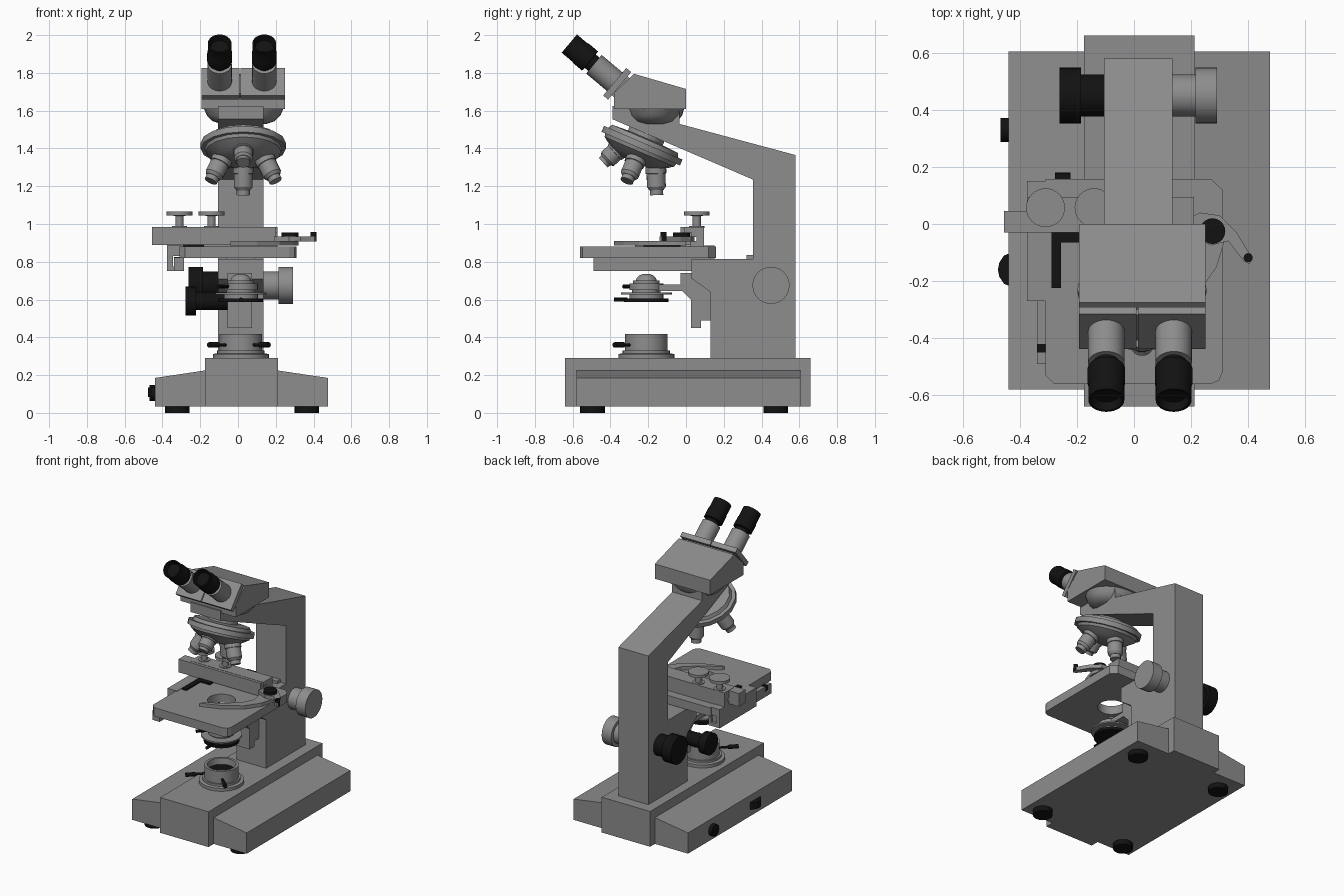
import bpy, bmesh
from math import cos, sin, pi, radians
from mathutils import Vector

CX, AY = 0.015, -0.21          # optical axis


def material(name, v):
    m = bpy.data.materials.new(name)
    m.diffuse_color = (v, v, v, 1)
    return m


black = material("black", 0.006)
grey = material("grey", 0.27)


def finish(name, bm, mat, smooth=True):
    bmesh.ops.remove_doubles(bm, verts=bm.verts, dist=1e-5)
    bmesh.ops.recalc_face_normals(bm, faces=bm.faces)
    me = bpy.data.meshes.new(name)
    bm.to_mesh(me)
    bm.free()
    ob = bpy.data.objects.new(name, me)
    bpy.context.collection.objects.link(ob)
    me.materials.append(mat)
    if smooth:
        bpy.context.view_layer.objects.active = ob
        ob.select_set(True)
        bpy.ops.object.shade_smooth_by_angle(angle=radians(32))
        ob.select_set(False)
    return ob


def prism(name, pts, axis, lo, hi, mat=grey):
    """Outline extruded along x (points are y,z), y (x,z) or z (x,y)."""
    place = {'x': lambda a, b, t: (t, a, b), 'y': lambda a, b, t: (a, t, b),
             'z': lambda a, b, t: (a, b, t)}[axis]
    bm = bmesh.new()
    low = [bm.verts.new(place(a, b, lo)) for a, b in pts]
    high = [bm.verts.new(place(a, b, hi)) for a, b in pts]
    bm.faces.new(low)
    bm.faces.new(high)
    n = len(pts)
    for i in range(n):
        j = (i + 1) % n
        bm.faces.new((low[i], low[j], high[j], high[i]))
    return finish(name, bm, mat, False)


def box(name, x0, x1, y0, y1, z0, z1, mat=grey):
    return prism(name, [(x0, y0), (x1, y0), (x1, y1), (x0, y1)], 'z', z0, z1, mat)


def lathe(name, prof, loc, axis=(0, 0, 1), seg=32, mat=grey):
    """Revolve (radius, height) points; ends are closed on the axis."""
    prof = [(0, prof[0][1])] + list(prof) + [(0, prof[-1][1])]
    q = Vector(axis).to_track_quat('Z', 'Y')
    bm = bmesh.new()
    rings = [[bm.verts.new(Vector(loc) + q @ Vector((r * cos(2 * pi * k / seg), r * sin(2 * pi * k / seg), h)))
              for k in range(seg)] for r, h in prof]
    for a, b in zip(rings, rings[1:]):
        for k in range(seg):
            m = (k + 1) % seg
            bm.faces.new((a[k], a[m], b[m], b[k]))
    bmesh.ops.dissolve_degenerate(bm, edges=bm.edges, dist=1e-6)
    return finish(name, bm, mat)


def cyl(name, r, h0, h1, loc, axis=(0, 0, 1), seg=32, mat=grey):
    return lathe(name, [(r, h0), (r, h1)], loc, axis, seg, mat)


# Base: raised centre, sloped side wings, feet
box("base_center", -0.175, 0.212, -0.64, 0.66, 0.035, 0.29)
for side, s in (("left", -1), ("right", 1)):
    w = [(0.018 + s * x, z) for x, z in ((0.17, 0.035), (0.458, 0.035), (0.458, 0.185), (0.17, 0.228))]
    prism("base_wing_" + side, w, 'y', -0.58, 0.605)
    for end, y in (("front", -0.495), ("back", 0.475)):
        cyl(f"foot_{side}_{end}", 0.065, 0, 0.037, (0.022 + s * 0.343, y, 0), seg=24, mat=black)

# Lamp dial and rocker switch on the left wing
cyl("lamp_dial", 0.042, 0, 0.03, (-0.438, 0.33, 0.105), (-1, 0, 0), 24, black)
prism("power_switch", [(-0.43, -0.1), (-0.455, -0.11), (-0.472, -0.135), (-0.477, -0.16),
                       (-0.472, -0.185), (-0.455, -0.21), (-0.43, -0.22)], 'z', 0.085, 0.135, black)

# Arm with lower focus block
prism("arm", [(0.13, 0.285), (0.58, 0.285), (0.58, 1.365), (-0.035, 1.53), (-0.035, 1.61),
              (-0.39, 1.625), (-0.39, 1.555), (0.355, 1.235), (0.355, 0.815),
              (0.03, 0.815), (0.03, 0.71), (0.13, 0.64)], 'x', -0.105, 0.135)
box("stage_stop", -0.06, 0.09, 0.32, 0.36, 0.80, 0.835)

# Focus knobs
for side, s, m in (("left", -1, black), ("right", 1, grey)):
    lathe("focus_knob_" + side, [(0.074, 0.1), (0.074, 0.2), (0.098, 0.2), (0.098, 0.276)],
          (0.015, 0.45, 0.675), (s, 0, 0), 32, m)

# Condenser carrier, knob and lens stack
prism("condenser_carrier", [(0.13, 0.74), (0.13, 0.49), (0.08, 0.49), (0.08, 0.45), (0.026, 0.45),
                            (0.026, 0.60), (-0.03, 0.655), (-0.03, 0.74)], 'x', -0.055, 0.075)
box("condenser_fork", -0.055, 0.075, -0.16, 0.0, 0.645, 0.68)
lathe("condenser_knob", [(0.048, 0.0), (0.048, 0.222), (0.076, 0.222), (0.076, 0.277)],
      (0, 0.105, 0.592), (-1, 0, 0), 24, black)
lathe("condenser", [(0.08, 0.6), (0.09, 0.605), (0.09, 0.628), (0.135, 0.628), (0.135, 0.638), (0.075, 0.638),
                    (0.075, 0.65), (0.09, 0.65), (0.09, 0.685), (0.07, 0.685), (0.07, 0.7), (0.055, 0.7),
                    (0.05, 0.715), (0.035, 0.729), (0.018, 0.735)], (CX, AY, 0))
cyl("iris_ring", 0.117, 0.587, 0.606, (CX, AY, 0), mat=black)
for i, a in enumerate((225, 270)):
    d = Vector((cos(radians(a)), sin(radians(a)), 0))
    cyl(f"iris_lever_{i}", 0.011, 0.1, 0.17, (CX, AY, 0.60 + 0.07 * (i == 0)), d, 10, black)

# Light collector on the base
lathe("light_collar", [(0.148, 0.285), (0.148, 0.312), (0.125, 0.315), (0.125, 0.33), (0.113, 0.33), (0.113, 0.418),
                       (0.095, 0.418), (0.09, 0.37)], (CX, AY, 0))
cyl("light_glass", 0.09, 0.36, 0.375, (CX, AY, 0), mat=black)
for i, a in enumerate((225, 315)):
    d = Vector((cos(radians(a)), sin(radians(a)), 0))
    lathe(f"centering_screw_{i}", [(0.008, 0.1), (0.008, 0.155), (0.014, 0.155), (0.014, 0.225)],
          (CX - 0.01, AY - 0.01, 0.36), d, 12, black)

# Stage plate with light hole
stage = prism("stage_plate", [(-0.31, -0.53), (-0.28, -0.56), (0.27, -0.56), (0.298, -0.548), (0.31, -0.52),
                              (0.31, 0.12), (0.27, 0.158), (-0.31, 0.158)], 'z', 0.82, 0.882)
hole = cyl("stage_hole_cutter", 0.092, 0.7, 1.0, (CX, AY, 0))
hole.hide_render = True
hole.hide_set(True)
cut = stage.modifiers.new("hole", 'BOOLEAN')
cut.operation = 'DIFFERENCE'
cut.object = hole

# Guide rail under the left edge of the stage
prism("rail_channel", [(-0.375, 0.885), (-0.375, 0.75), (-0.285, 0.75), (-0.285, 0.81), (-0.305, 0.81),
                       (-0.305, 0.775), (-0.345, 0.775), (-0.345, 0.83), (-0.3, 0.83), (-0.3, 0.885)],
      'y', -0.27, 0.15)
box("rail_slide", -0.34, -0.285, -0.49, 0.13, 0.75, 0.822)
box("rail_stop", -0.34, -0.305, -0.45, -0.42, 0.79, 0.825, black)
prism("stage_scale", [(-0.29, -0.03), (-0.29, -0.225), (-0.255, -0.225), (-0.255, -0.065), (-0.18, -0.065),
                      (-0.18, -0.03)], 'z', 0.878, 0.892, black)

# Specimen carriage with two control knobs
prism("carriage_bar", [(0.095, 0.88), (0.095, 0.985), (-0.01, 0.985), (-0.01, 0.955), (0.03, 0.955),
                       (0.03, 0.93), (0.055, 0.93), (0.055, 0.91), (0.02, 0.91), (0.02, 0.88)], 'x', -0.375, 0.21)
box("carriage_front", -0.455, 0.2, -0.03, 0.045, 0.888, 0.983)
for i, x in enumerate((-0.31, -0.14)):
    lathe(f"carriage_knob_{i}", [(0.04, 0.98), (0.04, 0.99), (0.022, 0.99), (0.022, 1.043), (0.068, 1.046),
                                 (0.068, 1.066)], (x, 0.057, 0))

# Specimen clips
prism("fixed_clip", [(0.31, 0.0), (0.32, -0.05), (0.29, -0.15), (0.22, -0.25), (0.10, -0.33), (-0.04, -0.38),
                     (-0.03, -0.36), (0.09, -0.29), (0.18, -0.21), (0.22, -0.13), (0.2, -0.03), (0.2, 0.0)],
      'z', 0.885, 0.91)
prism("spring_lever", [(0.19, 0.02), (0.23, 0.04), (0.30, 0.03), (0.36, -0.03), (0.415, -0.12), (0.405, -0.14),
                       (0.385, -0.13), (0.33, -0.06), (0.27, -0.075), (0.19, -0.04)], 'z', 0.908, 0.935)
cyl("clip_screw", 0.045, 0.93, 0.956, (0.275, -0.025, 0), seg=20, mat=black)
cyl("lever_pin", 0.016, 0.91, 0.957, (0.4, -0.118, 0), seg=12, mat=black)

# Revolving nosepiece, tilted to match the arm
t = radians(23.2)
down = Vector((0, -sin(t), -cos(t)))
back = Vector((0, cos(t), -sin(t)))
turret = Vector((0.028, -0.235, 1.41))
lathe("nosepiece", [(0.1, -0.12), (0.1, -0.05), (0.19, -0.045), (0.2, -0.022), (0.226, -0.022), (0.226, 0.012),
                    (0.205, 0.012), (0.2, 0.03), (0.15, 0.065), (0.09, 0.09)], turret, down, 16)
for i, (a, k) in enumerate(((0, 1.07), (90, 1.03), (180, 0.76), (270, 1.03))):
    rad = back * cos(radians(a)) + Vector((1, 0, 0)) * sin(radians(a))
    d = down * cos(radians(25)) + rad * sin(radians(25))
    L = 0.165 * k
    lathe(f"objective_{i}", [(0.055, -0.03), (0.055, 0.35 * L), (0.05, 0.36 * L), (0.05, 0.75 * L),
                             (0.038, 0.85 * L), (0.035, 0.85 * L), (0.035, L), (0.014, L)],
          turret + down * 0.045 + rad * 0.1, d, 20)

# Viewing head on its bowl-shaped seat, narrowed front to back
seat = lathe("head_seat", [(0.12, 1.53), (0.165, 1.545), (0.195, 1.575), (0.212, 1.615)], (0.03, 0, 0))
seat.scale.y = 0.74
seat.location.y = -0.165
prism("head", [(-0.38, 1.608), (0, 1.608), (0, 1.715), (-0.275, 1.795), (-0.38, 1.695)], 'x', -0.193, 0.25)

# Eyepieces on separate sliding plates
e = radians(40)
ax = Vector((0, -cos(e), sin(e)))
up = Vector((0, sin(e), cos(e)))
p0 = Vector((0, -0.365, 1.743))


def slab(name, x0, x1, half, d0, d1):
    corners = [p0 + up * h + ax * d for h, d in ((-half, d0), (half, d0), (half, d1), (-half, d1))]
    prism(name, [(c.y, c.z) for c in corners], 'x', x0, x1)


slab("plate_slide", -0.16, 0.22, 0.065, -0.07, -0.005)
for side, x, x0, x1 in (("left", -0.097, -0.193, 0.008), ("right", 0.139, 0.014, 0.25)):
    slab("eyepiece_plate_" + side, x0, x1, 0.095, -0.018, 0.016)
    loc = p0 + Vector((x, 0, 0))
    cyl("eyepiece_tube_" + side, 0.064, 0, 0.16, loc, ax)
    lathe("eyecup_" + side, [(0.046, 0.15), (0.046, 0.185), (0.066, 0.187), (0.066, 0.25), (0.063, 0.255),
                             (0.063, 0.33), (0.055, 0.33), (0.046, 0.3)], loc, ax, 32, black)
